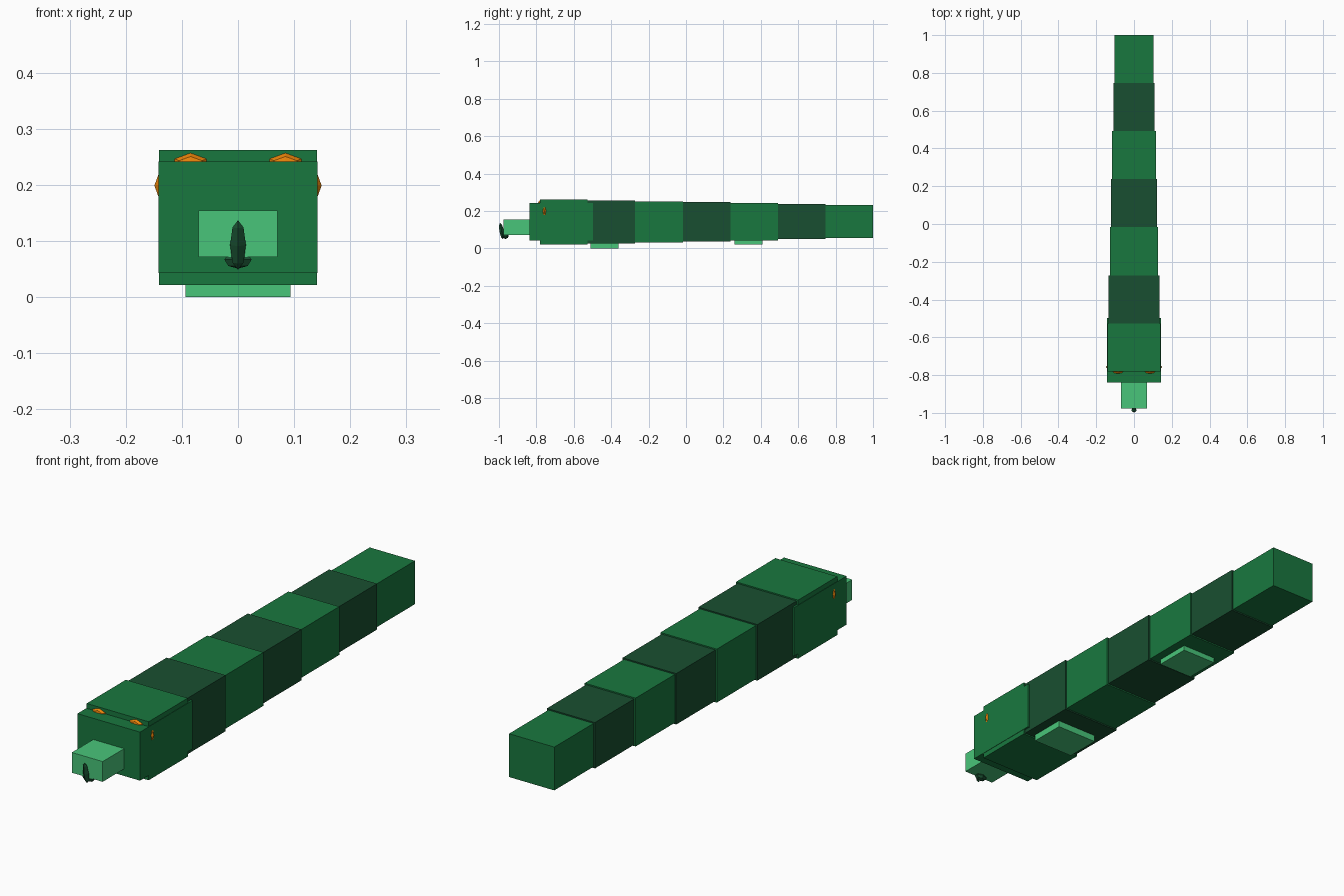
import bpy, bmesh
from mathutils import Matrix, Euler

if "Cube" in bpy.data.objects:
    bpy.data.objects.remove(bpy.data.objects["Cube"])


def material(name, rgb):
    m = bpy.data.materials.new(name)
    m.diffuse_color = [(c / 255) ** 2.2 for c in rgb] + [1]
    m.use_nodes = True
    m.node_tree.nodes["Principled BSDF"].inputs["Base Color"].default_value = m.diffuse_color
    return m


GREEN = material("green", (31, 119, 65))
DARK = material("dark_green", (31, 80, 52))
LIGHT = material("light_green", (74, 196, 121))
ORANGE = material("orange", (232, 130, 18))


def finish(name, bm, mat):
    me = bpy.data.meshes.new(name)
    bm.to_mesh(me)
    bm.free()
    me.materials.append(mat)
    ob = bpy.data.objects.new(name, me)
    bpy.context.collection.objects.link(ob)
    return ob


def box(name, half_w, y, z, mat):
    """Box centred on x, spanning the y and z ranges."""
    bm = bmesh.new()
    bmesh.ops.create_cube(bm, size=1)
    bmesh.ops.scale(bm, vec=(2 * half_w, y[1] - y[0], z[1] - z[0]), verts=bm.verts)
    bmesh.ops.translate(bm, vec=(0, sum(y) / 2, sum(z) / 2), verts=bm.verts)
    return finish(name, bm, mat)


def gem(name, loc, size, mat, axis=(0, 0, 0), tilt=0, sides=6, rings=4):
    """Faceted ellipsoid: turn the pole axis, scale, then tilt about x."""
    bm = bmesh.new()
    bmesh.ops.create_uvsphere(bm, u_segments=sides, v_segments=rings, radius=1)
    bm.transform(Matrix.Translation(loc) @ Matrix.Rotation(tilt, 4, 'X')
                 @ Matrix.Diagonal((*size, 1)) @ Euler(axis).to_matrix().to_4x4())
    return finish(name, bm, mat)


# Head and snout
box("head", 0.142, (-0.838, -0.497), (0.043, 0.242), GREEN)
box("snout", 0.07, (-0.977, -0.83), (0.072, 0.155), LIGHT)

# Tapering body segments in alternating greens
STEP = 0.2543
for i in range(7):
    y0 = -0.78 + i * STEP
    hw = 0.1405 - i * 0.0063
    zc, h = 0.142 + 0.0002 * i, 0.120 - i * 0.0052
    box(f"body_segment_{i + 1}", hw, (y0, y0 + STEP), (zc - h, zc + h),
        DARK if i % 2 else GREEN)

# Belly plates
box("front_belly_plate", 0.094, (-0.51, -0.36), (0.0, 0.04), LIGHT)
box("rear_belly_plate", 0.079, (0.26, 0.41), (0.022, 0.06), LIGHT)

# Brow and side eyes on both sides
for side, s in (("left", -1), ("right", 1)):
    gem(f"{side}_brow_eye", (s * 0.0845, -0.78, 0.236), (0.033, 0.0125, 0.021),
        ORANGE, axis=(1.5708, 0, 0))
    gem(f"{side}_side_eye", (s * 0.1405, -0.757, 0.199), (0.0085, 0.011, 0.027),
        ORANGE, axis=(0, 1.5708, 0), rings=2)

# Tongue and chin lump
gem("tongue", (0, -0.986, 0.093), (0.014, 0.012, 0.045), DARK, tilt=0.17, sides=4)
gem("chin", (0, -0.965, 0.067), (0.028, 0.017, 0.016), DARK)
